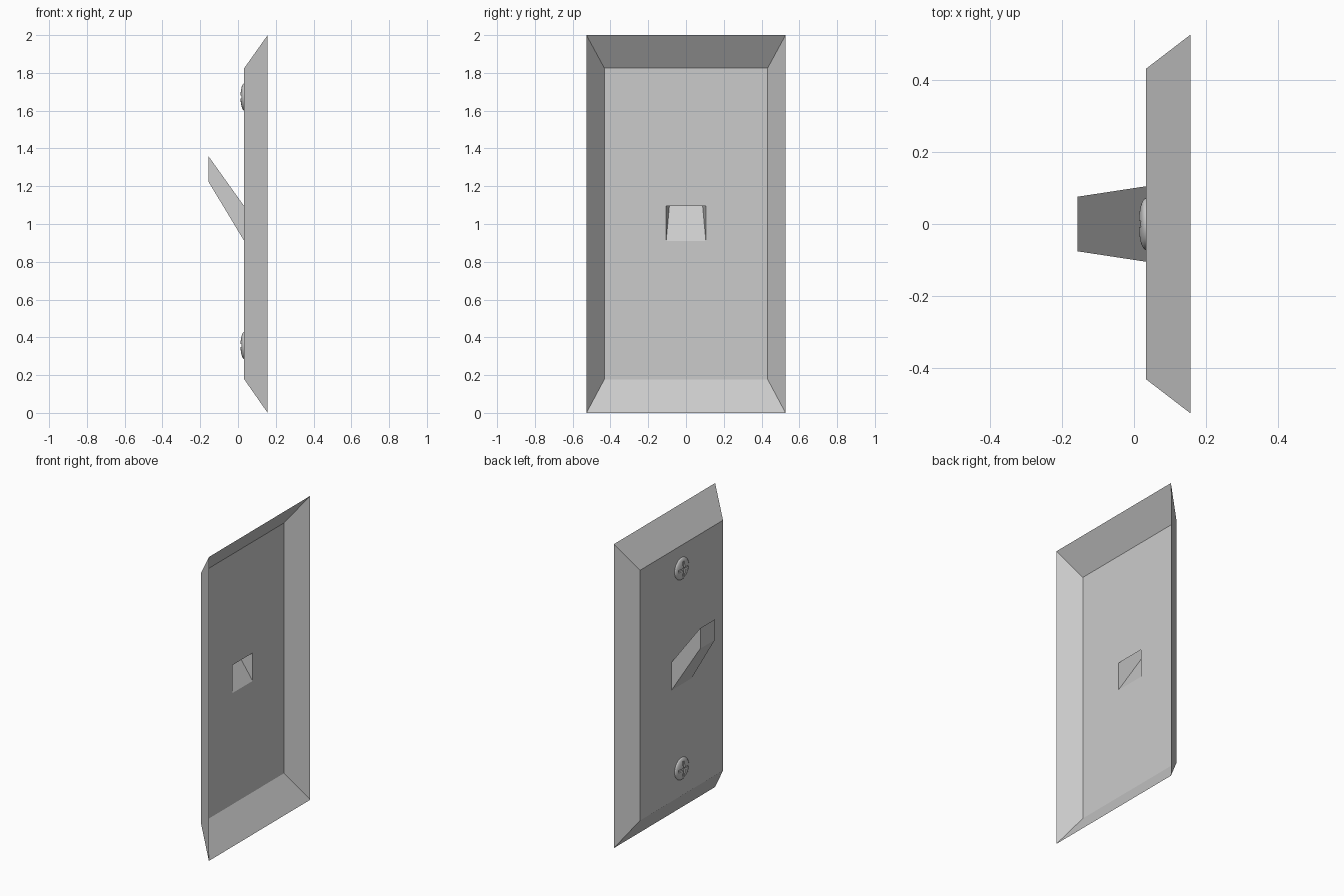
import bpy, bmesh, math
from mathutils import Matrix, Vector

cube = bpy.data.objects.get("Cube")
if cube:
    bpy.data.objects.remove(cube, do_unlink=True)


def material(name, value):
    mat = bpy.data.materials.new(name)
    mat.use_nodes = True
    colour = (value, value, value, 1)
    mat.diffuse_color = colour
    mat.node_tree.nodes["Principled BSDF"].inputs["Base Color"].default_value = colour
    return mat


grey = material("light grey", 0.6)


def add_object(name, bm):
    mesh = bpy.data.meshes.new(name)
    bm.to_mesh(mesh)
    bm.free()
    obj = bpy.data.objects.new(name, mesh)
    bpy.context.collection.objects.link(obj)
    mesh.materials.append(grey)
    return obj


def loft(name, sections, cap=False):
    """Join rectangles (x, half width, low z, high z) into an open shell facing -x."""
    bm = bmesh.new()
    loops = [[bm.verts.new((x, y, z)) for y, z in ((-w, lo), (w, lo), (w, hi), (-w, hi))]
             for x, w, lo, hi in sections]
    for a, b in zip(loops, loops[1:]):
        for i in range(4):
            j = (i + 1) % 4
            bm.faces.new((a[i], b[i], b[j], a[j]))
    if cap:
        bm.faces.new(loops[-1][::-1])
    return add_object(name, bm)


# Hollow cover plate with an opening, and the hollow toggle rising from it
FRONT = 0.033
opening = (FRONT, 0.105, 0.91, 1.094)
loft("cover_plate", [(0.157, 0.527, 0, 2), (FRONT, 0.432, 0.178, 1.825), opening])
loft("toggle", [opening, (-0.157, 0.076, 1.225, 1.36)], cap=True)


# Domed screw heads with a cross recess
RADIUS, HEIGHT = 0.072, 0.02


def screw(name, z):
    bm = bmesh.new()
    steps = 8
    profile = [bm.verts.new((FRONT - HEIGHT * math.sin(t), RADIUS * math.cos(t), 0))
               for t in (math.pi / 2 * i / steps for i in range(steps + 1))]
    edges = [bm.edges.new(pair) for pair in zip(profile, profile[1:])]
    bmesh.ops.spin(bm, geom=profile + edges, axis=(1, 0, 0), cent=(0, 0, 0),
                   angle=math.tau, steps=32, use_duplicate=False)
    bmesh.ops.remove_doubles(bm, verts=bm.verts, dist=0.0001)
    bmesh.ops.holes_fill(bm, edges=[e for e in bm.edges if e.is_boundary], sides=0)
    bmesh.ops.recalc_face_normals(bm, faces=bm.faces)
    head = add_object(name, bm)
    head.location.z = z

    # Two crossed bars cut the recess
    for size in ((0.03, 0.1, 0.016), (0.03, 0.016, 0.1)):
        bar = bmesh.new()
        bmesh.ops.create_cube(bar, size=1)
        bmesh.ops.scale(bar, vec=size, verts=bar.verts)
        bmesh.ops.translate(bar, vec=(FRONT - 0.023, 0, 0), verts=bar.verts)
        cutter = add_object("recess_cutter", bar)
        cutter.location.z = z
        cutter.hide_render = True
        mod = head.modifiers.new("recess", "BOOLEAN")
        mod.operation, mod.solver, mod.object = "DIFFERENCE", "EXACT", cutter
        bpy.context.view_layer.objects.active = head
        bpy.ops.object.modifier_apply(modifier=mod.name)
        bpy.data.objects.remove(cutter, do_unlink=True)

    bpy.ops.object.select_all(action="DESELECT")
    head.select_set(True)
    bpy.ops.object.shade_smooth_by_angle(angle=math.radians(35))


screw("upper_screw", 1.673)
screw("lower_screw", 0.357)
